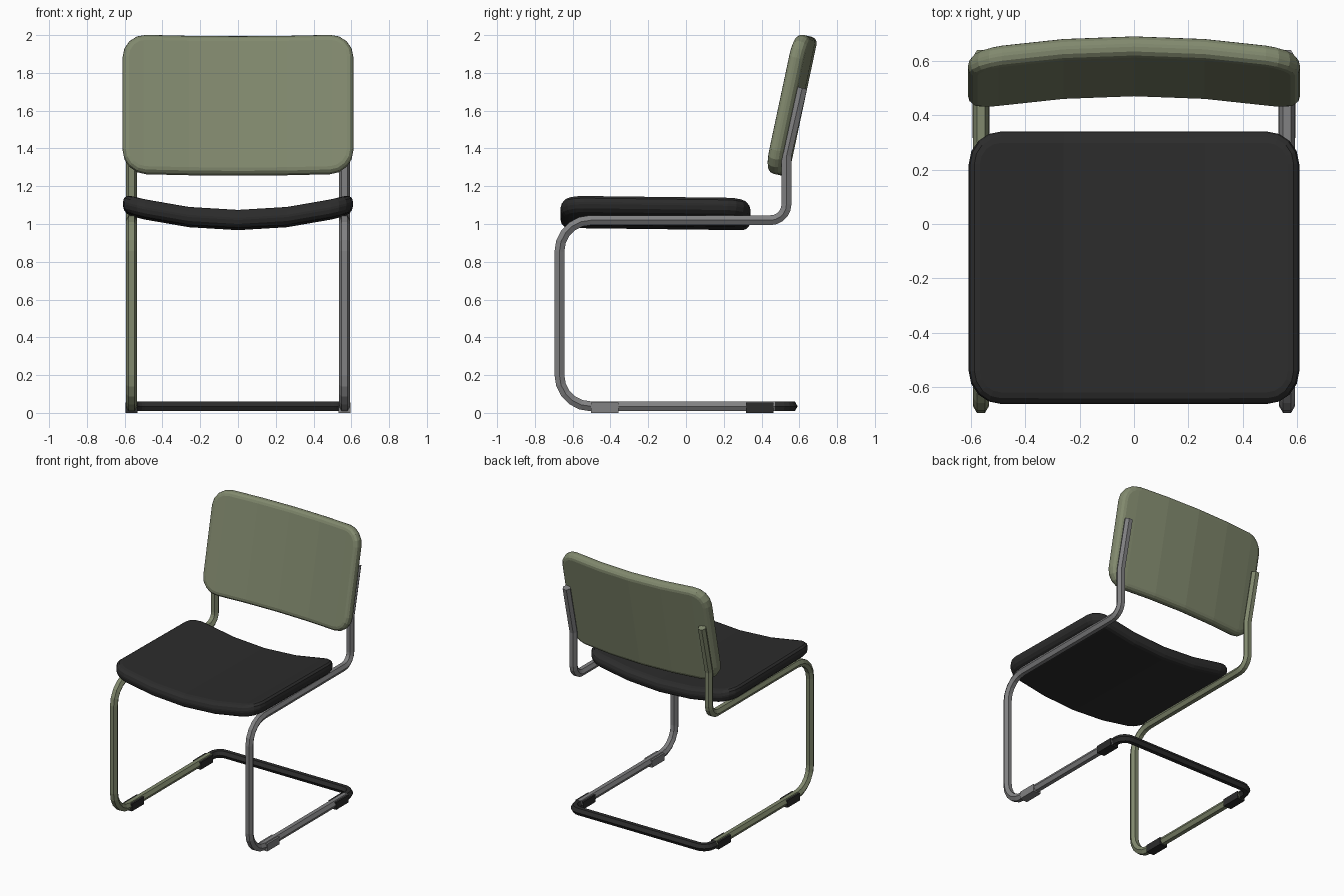
import bpy, bmesh, math
from mathutils import Vector, Matrix

cube = bpy.data.objects.get("Cube")
if cube:
    bpy.data.objects.remove(cube)


def material(name, rgb):
    m = bpy.data.materials.new(name)
    m.use_nodes = True
    m.diffuse_color = (*rgb, 1)
    m.node_tree.nodes["Principled BSDF"].inputs["Base Color"].default_value = (*rgb, 1)
    return m


green = material("sage_green", (0.22, 0.25, 0.155))
grey = material("steel_grey", (0.22, 0.22, 0.225))
black = material("black", (0.025, 0.025, 0.025))


def finish(name, bm, mat):
    bmesh.ops.recalc_face_normals(bm, faces=bm.faces)
    me = bpy.data.meshes.new(name)
    bm.to_mesh(me)
    bm.free()
    me.materials.append(mat)
    ob = bpy.data.objects.new(name, me)
    bpy.context.collection.objects.link(ob)
    return ob


def fillet(corners, segs=5):
    """Round each (point, radius) corner of an open path."""
    pts = []
    for i, (p, r) in enumerate(corners):
        p = Vector(p)
        if r == 0:
            pts.append(p)
            continue
        a = (Vector(corners[i - 1][0]) - p).normalized()
        b = (Vector(corners[i + 1][0]) - p).normalized()
        half = a.angle(b) / 2
        centre = p + (a + b).normalized() * (r / math.sin(half))
        start = p + a * (r / math.tan(half)) - centre
        end = p + b * (r / math.tan(half)) - centre
        turn = start.rotation_difference(end)
        for k in range(segs + 1):
            pts.append(centre + Matrix.Rotation(turn.angle * k / segs, 3, turn.axis) @ start)
    return pts


def tube(name, pts, binormal, phase, mat, radius=0.03, sides=6):
    """Sweep a hexagon along a planar path."""
    bm = bmesh.new()
    b = Vector(binormal)
    rings = []
    for i, p in enumerate(pts):
        t_in = (p - pts[max(i - 1, 0)]).normalized()
        t_out = (pts[min(i + 1, len(pts) - 1)] - p).normalized()
        t = (t_in + t_out).normalized()
        n = t.cross(b)
        angles = [phase + math.tau * k / sides for k in range(sides)]
        rings.append([bm.verts.new(p + radius * (b * math.cos(a) + n * math.sin(a)))
                      for a in angles])
    for r0, r1 in zip(rings, rings[1:]):
        for k in range(sides):
            j = (k + 1) % sides
            bm.faces.new((r0[k], r0[j], r1[j], r1[k]))
    bm.faces.new(rings[0])
    bm.faces.new(rings[-1])
    return finish(name, bm, mat)


def cushion(name, hx, hy, half, corner, sag, matrix, mat, edge):
    """Rounded slab with soft rims, bent along x, then placed by matrix."""
    bm = bmesh.new()
    rings = []
    steps = 3
    profile = []
    for sign in (-1, 1):
        arc = [math.pi / 2 * k / steps for k in range(steps + 1)]
        if sign < 0:
            arc.reverse()
        profile += [(edge * (1 - math.cos(a)), sign * (half - edge + edge * math.sin(a)))
                    for a in arc]
    for inset, z in profile:
        r = corner - inset
        ring = []
        for q in range(4):
            sx, sy = ((1, 1), (-1, 1), (-1, -1), (1, -1))[q]
            for k in range(5):
                a = math.pi / 2 * (q + k / 4)
                ring.append(bm.verts.new((sx * (hx - corner) + r * math.cos(a),
                                          sy * (hy - corner) + r * math.sin(a), z)))
        rings.append(ring)
    for r0, r1 in zip(rings, rings[1:]):
        for k in range(len(r0)):
            j = (k + 1) % len(r0)
            bm.faces.new((r0[k], r0[j], r1[j], r1[k]))
    bm.faces.new(rings[0])
    bm.faces.new(rings[-1])
    # Columns that let the slab bend in flat bands
    for x in (-0.5, -0.26, 0, 0.26, 0.5):
        bmesh.ops.bisect_plane(bm, geom=bm.verts[:] + bm.edges[:] + bm.faces[:],
                               plane_co=(x, 0, 0), plane_no=(1, 0, 0))
    for v in bm.verts:
        v.co.z += sag * (v.co.x / hx) ** 2
    bm.transform(matrix)
    return finish(name, bm, mat)


def pad(name, x, y, mat):
    bm = bmesh.new()
    bmesh.ops.create_cube(bm, size=1)
    bm.transform(Matrix.Translation((x, y, 0.0275)) @ Matrix.Diagonal((0.064, 0.145, 0.055, 1)))
    return finish(name, bm, mat)


# Side frames, one in each colour, with their floor pads
for side, sx, mat, front_mat in (("left", 1, grey, grey), ("right", -1, green, black)):
    x = sx * 0.564
    path = fillet([((x, 0.47, 0.035), 0), ((x, -0.67, 0.035), 0.165),
                   ((x, -0.67, 1.02), 0.165), ((x, 0.532, 1.02), 0.085),
                   ((x, 0.532, 1.36), 0.05), ((x, 0.615, 1.72), 0)])
    tube(side + "_frame_tube", path, (1, 0, 0), 0, mat)
    pad(side + "_front_floor_pad", x, -0.43, front_mat)
    pad(side + "_rear_floor_pad", x, 0.39, black)

# Rear floor bar joining the two frames
bar = fillet([((0.564, 0.465, 0.035), 0), ((0.564, 0.561, 0.035), 0.07),
              ((-0.564, 0.561, 0.035), 0.07), ((-0.564, 0.465, 0.035), 0)])
tube("rear_floor_bar", bar, (0, 0, 1), math.pi / 6, black)

# Seat, dished across its width and leaning slightly back
cushion("seat", 0.609, 0.502, 0.048, 0.12, 0.086,
        Matrix.Translation((0, -0.162, 1.021)) @ Matrix.Rotation(math.radians(-0.7), 4, "X"),
        black, 0.042)

# Backrest, curved around the sitter and tilted back
cushion("backrest", 0.611, 0.376, 0.04, 0.125, 0.055,
        Matrix.Translation((0, 0.581, 1.625)) @ Matrix.Rotation(math.radians(78), 4, "X"),
        green, 0.034)
